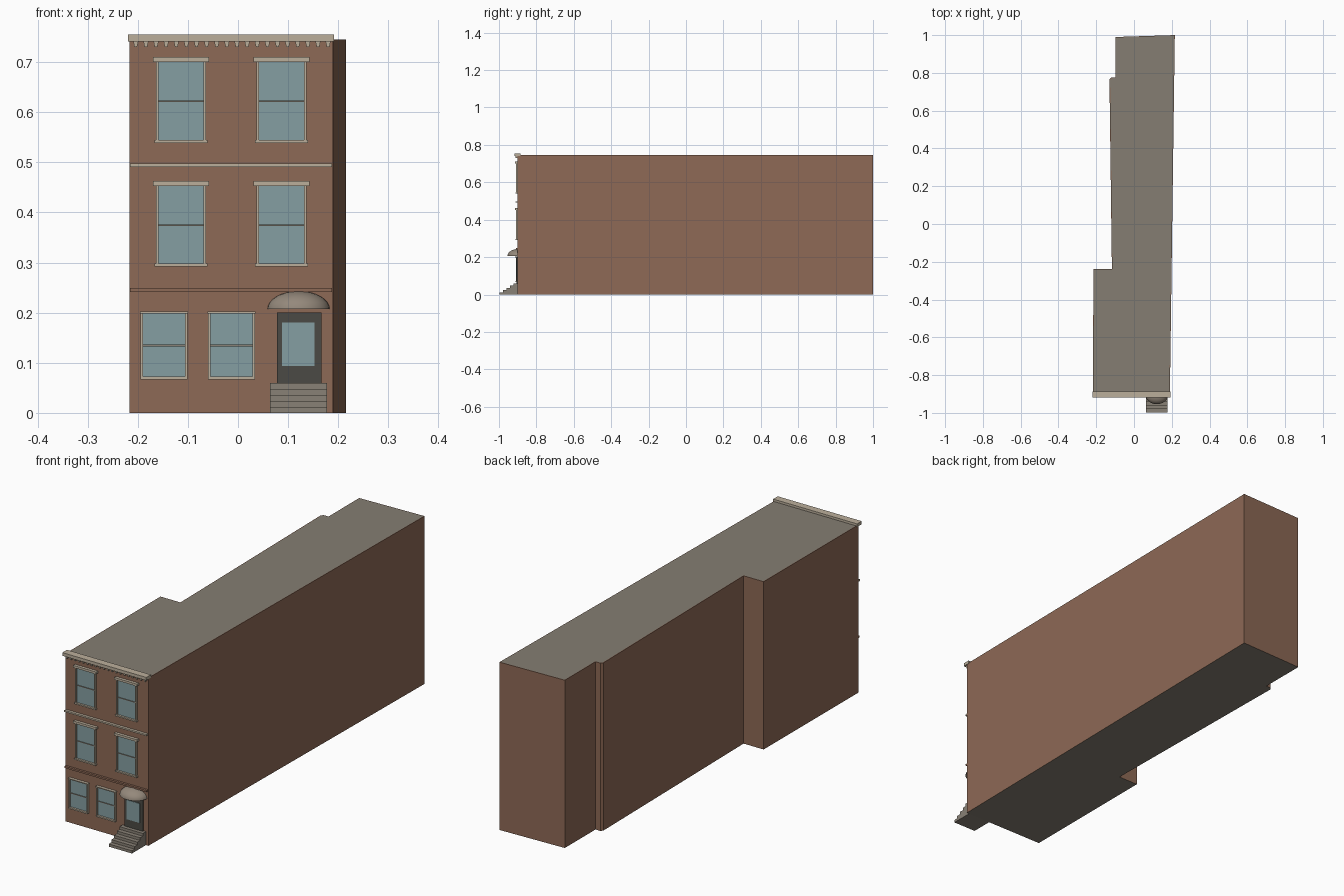
import bpy
import bmesh
from mathutils import Vector

default_cube = bpy.data.objects.get("Cube")
if default_cube:
    bpy.data.objects.remove(default_cube)


def make_material(name, red, green, blue):
    material = bpy.data.materials.new(name)
    material.use_nodes = True
    color = (red, green, blue, 1)
    material.diffuse_color = color
    shader = material.node_tree.nodes["Principled BSDF"]
    shader.inputs["Base Color"].default_value = color
    return material


BRICK = make_material("brick brown", 0.27, 0.142, 0.092)
ROOF = make_material("roof grey", 0.235, 0.208, 0.168)
TRIM = make_material("pale stone", 0.5, 0.43, 0.33)
GLASS = make_material("window glass", 0.235, 0.345, 0.36)
DOOR = make_material("door charcoal", 0.07, 0.068, 0.058)
STEP = make_material("step stone", 0.25, 0.22, 0.18)
AWNING = make_material("awning taupe", 0.3, 0.25, 0.2)

FRONT = -0.9


def finish(name, bm, *materials):
    bmesh.ops.recalc_face_normals(bm, faces=bm.faces[:])
    mesh = bpy.data.meshes.new(name)
    bm.to_mesh(mesh)
    bm.free()
    for material in materials:
        mesh.materials.append(material)
    obj = bpy.data.objects.new(name, mesh)
    bpy.context.collection.objects.link(obj)
    return obj


def add_box(bm, x0, x1, z0, z1, depth, back=0.0):
    """Box on the facade, standing out by depth and reaching in by back."""
    low = Vector((x0, FRONT - depth, z0))
    high = Vector((x1, FRONT + back, z1))
    cube = bmesh.ops.create_cube(bm, size=1)
    for vert in cube["verts"]:
        vert.co = (low + high) / 2 + vert.co * (high - low)


def box(name, material, *dims):
    bm = bmesh.new()
    add_box(bm, *dims)
    return finish(name, bm, material)


def extrude_profile(bm, points, offset):
    face = bm.faces.new([bm.verts.new(p) for p in points])
    result = bmesh.ops.extrude_face_region(bm, geom=[face])
    moved = [v for v in result["geom"] if isinstance(v, bmesh.types.BMVert)]
    bmesh.ops.translate(bm, verts=moved, vec=offset)


# Building shell: stepped, slightly skewed footprint with a thin brick roof rim
footprint = [(-0.217, FRONT), (0.19, FRONT), (0.216, 1), (-0.098, 0.99),
             (-0.098, 0.775), (-0.122, 0.775), (-0.13, 0.765),
             (-0.117, -0.237), (-0.215, -0.237)]
bm = bmesh.new()
extrude_profile(bm, [(x, y, 0) for x, y in footprint], (0, 0, 0.745))
bmesh.ops.recalc_face_normals(bm, faces=bm.faces[:])
top = [f for f in bm.faces if f.normal.z > 0.9]
bmesh.ops.inset_region(bm, faces=top, thickness=0.004)
for face in bm.faces:
    face.material_index = 0
for face in top + [f for f in bm.faces if f.normal.z < -0.9]:
    face.material_index = 1
finish("building_shell", bm, BRICK, ROOF)


# Windows: glass, meeting rail, jambs, lintel and sill
def window(name, x0, x1, z0, z1, overhang, lintel):
    middle = (z0 + z1) / 2
    box(name + "_glass", GLASS, x0, x1, z0, z1, 0.003)
    box(name + "_meeting_rail", STEP, x0, x1,
        middle - 0.0015, middle + 0.0015, 0.006)
    bm = bmesh.new()
    add_box(bm, x0 - 0.002, x0 + 0.003, z0, z1, 0.01)
    add_box(bm, x1 - 0.003, x1 + 0.002, z0, z1, 0.01)
    add_box(bm, x0 - overhang, x1 + overhang, z1 - 0.001, z1 + lintel, 0.013)
    add_box(bm, x0 - overhang * 0.6, x1 + overhang * 0.6,
            z0 - 0.003, z0 + 0.003, 0.012)
    finish(name + "_trim", bm, TRIM)


for side, x0 in (("right", -0.162), ("left", 0.039)):
    for floor, z0 in (("middle", 0.295), ("top", 0.542)):
        window(f"{floor}_{side}_window", x0, x0 + 0.096, z0, z0 + 0.159,
               0.008, 0.009)
for side, x0 in (("outer", -0.193), ("inner", -0.058)):
    window(f"ground_{side}_window", x0, x0 + 0.09, 0.07, 0.199, 0.003, 0.003)

# Floor bands
box("upper_band", TRIM, -0.216, 0.188, 0.491, 0.498, 0.012)
box("lower_band", BRICK, -0.216, 0.188, 0.241, 0.249, 0.01)

# Cornice with tapered dentils
box("cornice", TRIM, -0.22, 0.192, 0.741, 0.755, 0.018, 0.014)
bm = bmesh.new()
for i in range(20):
    x = -0.204 + i * 0.0202
    extrude_profile(bm, [(x - 0.005, FRONT, 0.741), (x + 0.005, FRONT, 0.741),
                         (x + 0.0025, FRONT, 0.73), (x - 0.0025, FRONT, 0.73)],
                    (0, -0.012, 0))
finish("cornice_dentils", bm, TRIM)

# Front door with glazed panel
box("door", DOOR, 0.078, 0.167, 0.06, 0.2, 0.006)
box("door_glass", GLASS, 0.088, 0.153, 0.094, 0.18, 0.008)

# Front steps, extruded sideways from a stair profile
count, rise, tread = 5, 0.012, 0.019
stairs = [(0.064, FRONT, 0)]
for i in range(count):
    y = -0.998 + i * tread
    stairs += [(0.064, y, i * rise), (0.064, y, (i + 1) * rise)]
stairs.append((0.064, FRONT, count * rise))
bm = bmesh.new()
extrude_profile(bm, stairs, (0.114, 0, 0))
finish("front_steps", bm, STEP)

# Quarter-dome awning above the door
bm = bmesh.new()
bmesh.ops.create_uvsphere(bm, u_segments=32, v_segments=16, radius=1)
for normal in ((0, 0, 1), (0, -1, 0)):
    bmesh.ops.bisect_plane(bm, geom=bm.verts[:] + bm.edges[:] + bm.faces[:],
                           plane_co=(0, 0, 0), plane_no=normal,
                           clear_inner=True)
    rim = [e for e in bm.edges if e.is_boundary]
    bmesh.ops.holes_fill(bm, edges=rim, sides=0)
bmesh.ops.scale(bm, vec=(0.062, 0.054, 0.036), verts=bm.verts[:])
bmesh.ops.translate(bm, vec=(0.121, FRONT, 0.207), verts=bm.verts[:])
awning = finish("door_awning", bm, AWNING)
bpy.ops.object.select_all(action="DESELECT")
awning.select_set(True)
bpy.context.view_layer.objects.active = awning
bpy.ops.object.shade_smooth_by_angle()
